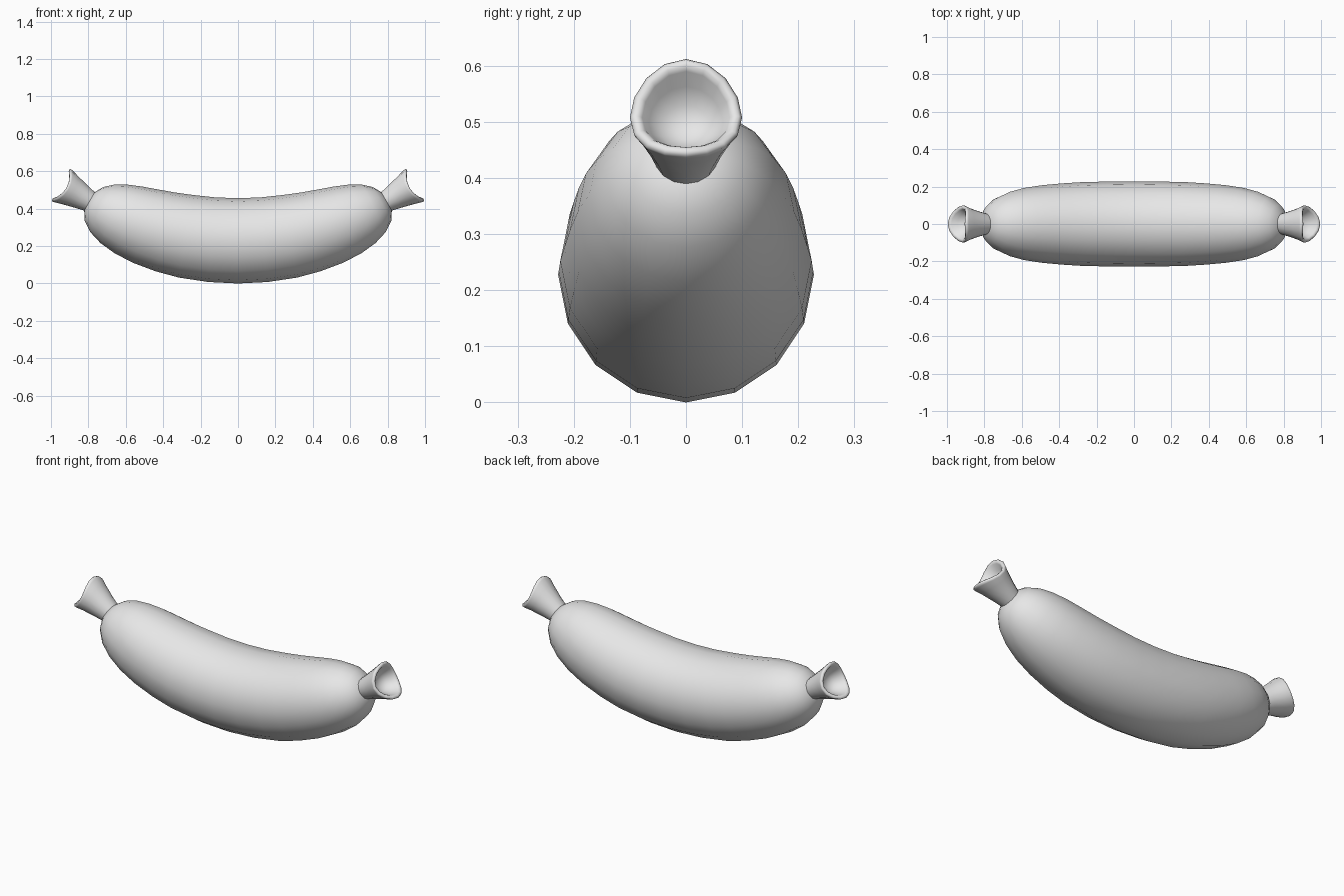
import bpy, bmesh
from math import sin, cos, pi, radians
from mathutils import Vector

cube = bpy.data.objects.get("Cube")
if cube:
    bpy.data.objects.remove(cube, do_unlink=True)

SIDES = 16
BEND = 1.6          # radius of the bent centre line
MID_Z = 0.228       # height of the centre line in the middle

skin = bpy.data.materials.new("grey skin")
skin.use_nodes = True
skin.diffuse_color = (0.8, 0.8, 0.8, 1)
skin.node_tree.nodes["Principled BSDF"].inputs["Base Color"].default_value = (0.8, 0.8, 0.8, 1)


def bend_point(deg):
    a = radians(deg)
    return Vector((BEND * sin(a), 0, MID_Z + BEND * (1 - cos(a))))


def tube(name, rings):
    """Skin round rings of (centre, tilt in degrees, radius, saddle dip), closing both ends."""
    bm = bmesh.new()
    loops = []
    for centre, deg, radius, dip in rings:
        a = radians(deg)
        along = Vector((cos(a), 0, sin(a)))
        up = Vector((-sin(a), 0, cos(a)))
        loop = []
        for i in range(SIDES):
            t = 2 * pi * i / SIDES
            offset = up * cos(t) * radius + Vector((0, sin(t) * radius, 0))
            loop.append(bm.verts.new(centre + offset - along * dip * sin(t) ** 2))
        loops.append(loop)
    for a, b in zip(loops, loops[1:]):
        for i in range(SIDES):
            j = (i + 1) % SIDES
            bm.faces.new((a[i], a[j], b[j], b[i]))
    bm.faces.new(loops[0])
    bm.faces.new(loops[-1])
    bmesh.ops.recalc_face_normals(bm, faces=bm.faces)
    mesh = bpy.data.meshes.new(name)
    bm.to_mesh(mesh)
    bm.free()
    mesh.materials.append(skin)
    mesh.shade_smooth()
    obj = bpy.data.objects.new(name, mesh)
    bpy.context.collection.objects.link(obj)
    return obj


# Bent body: (angle along the bend, radius), repeated on both halves
half = [(0, .228), (5, .227), (10, .224), (14, .217), (18, .207), (21.5, .193),
        (24.5, .172), (27, .142), (28.8, .102), (29.8, .055), (30, .015)]
profile = [(-d, r) for d, r in reversed(half[1:])] + half
tube("sausage_body", [(bend_point(d), d, r, 0) for d, r in profile])

# Flared hollow ends: (distance along the axis, radius, saddle dip)
flare = [(-.04, .045, 0), (-.01, .052, 0), (.06, .068, .005), (.13, .086, .018),
         (.172, .098, .032), (.184, .1, .036), (.19, .094, .036), (.188, .084, .035),
         (.178, .078, .03), (.145, .066, .015), (.115, .045, .005), (.1, .018, 0)]
end = bend_point(30)
axis = Vector((cos(radians(30)), 0, sin(radians(30))))
left = tube("left_knot", [(end + axis * (s - .018), 30, r, d) for s, r, d in flare])
right = left.copy()
right.data = left.data.copy()
right.name = "right_knot"
bpy.context.collection.objects.link(right)
for v in right.data.vertices:
    v.co.x = -v.co.x
right.data.flip_normals()
